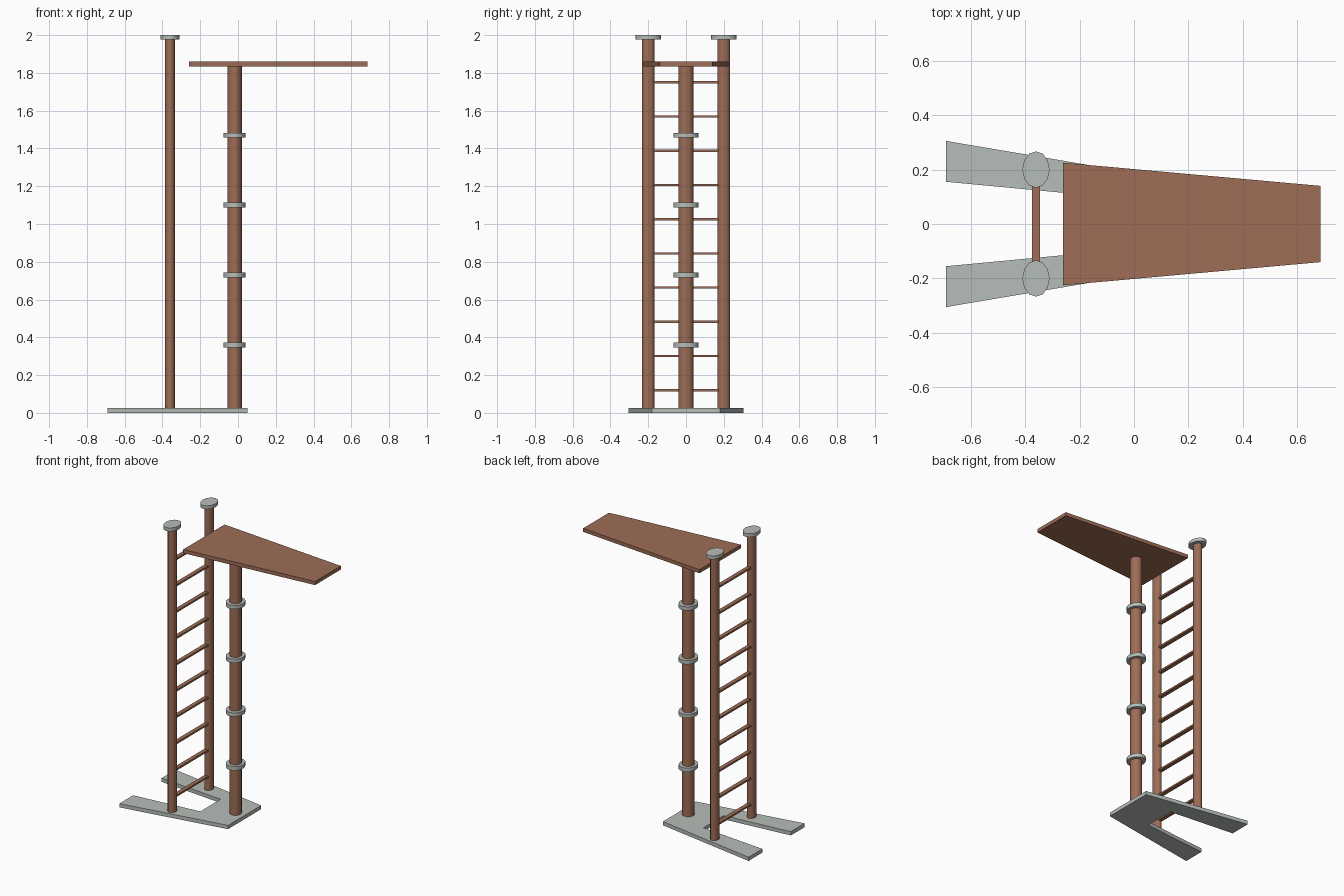
import bpy, bmesh, math

if "Cube" in bpy.data.objects:
    bpy.data.objects.remove(bpy.data.objects["Cube"])


def material(name, rgb):
    m = bpy.data.materials.new(name)
    m.diffuse_color = (*rgb, 1)
    m.use_nodes = True
    m.node_tree.nodes["Principled BSDF"].inputs["Base Color"].default_value = m.diffuse_color
    return m


WOOD = material("brown wood", (0.342, 0.153, 0.093))
METAL = material("pale grey metal", (0.47, 0.51, 0.485))


def prism(name, outline, z0, z1, mat, smooth=False):
    """Extrude a counter-clockwise xy outline from z0 to z1."""
    bm = bmesh.new()
    face = bm.faces.new([bm.verts.new((x, y, z0)) for x, y in outline])
    up = bmesh.ops.extrude_face_region(bm, geom=[face], use_keep_orig=True)
    verts = [v for v in up["geom"] if isinstance(v, bmesh.types.BMVert)]
    bmesh.ops.translate(bm, vec=(0, 0, z1 - z0), verts=verts)
    bmesh.ops.recalc_face_normals(bm, faces=bm.faces)
    me = bpy.data.meshes.new(name)
    bm.to_mesh(me)
    bm.free()
    me.materials.append(mat)
    ob = bpy.data.objects.new(name, me)
    bpy.context.collection.objects.link(ob)
    if smooth:
        bpy.ops.object.select_all(action='DESELECT')
        ob.select_set(True)
        bpy.context.view_layer.objects.active = ob
        bpy.ops.object.shade_smooth_by_angle(angle=math.radians(55))
    return ob


def ellipse(cx, cy, rx, ry, n=12):
    return [(cx + rx * math.cos(i * math.tau / n), cy + ry * math.sin(i * math.tau / n))
            for i in range(n)]


# Forked base plate
half = [(0.05, 0.18), (-0.69, 0.305), (-0.69, 0.155), (-0.21, 0.11)]
prism("base_plate", half + [(x, -y) for x, y in reversed(half)], 0, 0.026, METAL)

# Tapered top platform
prism("platform", [(-0.26, -0.225), (0.685, -0.14), (0.685, 0.14), (-0.26, 0.225)],
      1.835, 1.86, WOOD)

# Central post with bands
PX = -0.018
prism("centre_post", ellipse(PX, 0, 0.038, 0.04, 16), 0.02, 1.84, WOOD, True)
for i in range(4):
    z = 0.36 + i * 0.37
    prism(f"post_band_{i + 1}", ellipse(PX, 0, 0.058, 0.067, 16), z - 0.013, z + 0.013, METAL, True)

# Ladder rails with caps
LX = -0.36
for side, y in (("front", -0.2), ("back", 0.2)):
    prism(f"{side}_rail", ellipse(LX, y, 0.027, 0.034), 0.02, 1.98, WOOD, True)
    prism(f"{side}_rail_cap", ellipse(LX, y, 0.05, 0.067), 1.976, 2.0, METAL, True)

# Ladder rungs
for i in range(10):
    z = 0.12 + i * 0.1811
    prism(f"rung_{i + 1}", [(LX - 0.014, -0.19), (LX + 0.014, -0.19),
                            (LX + 0.014, 0.19), (LX - 0.014, 0.19)],
          z - 0.006, z + 0.006, WOOD)
